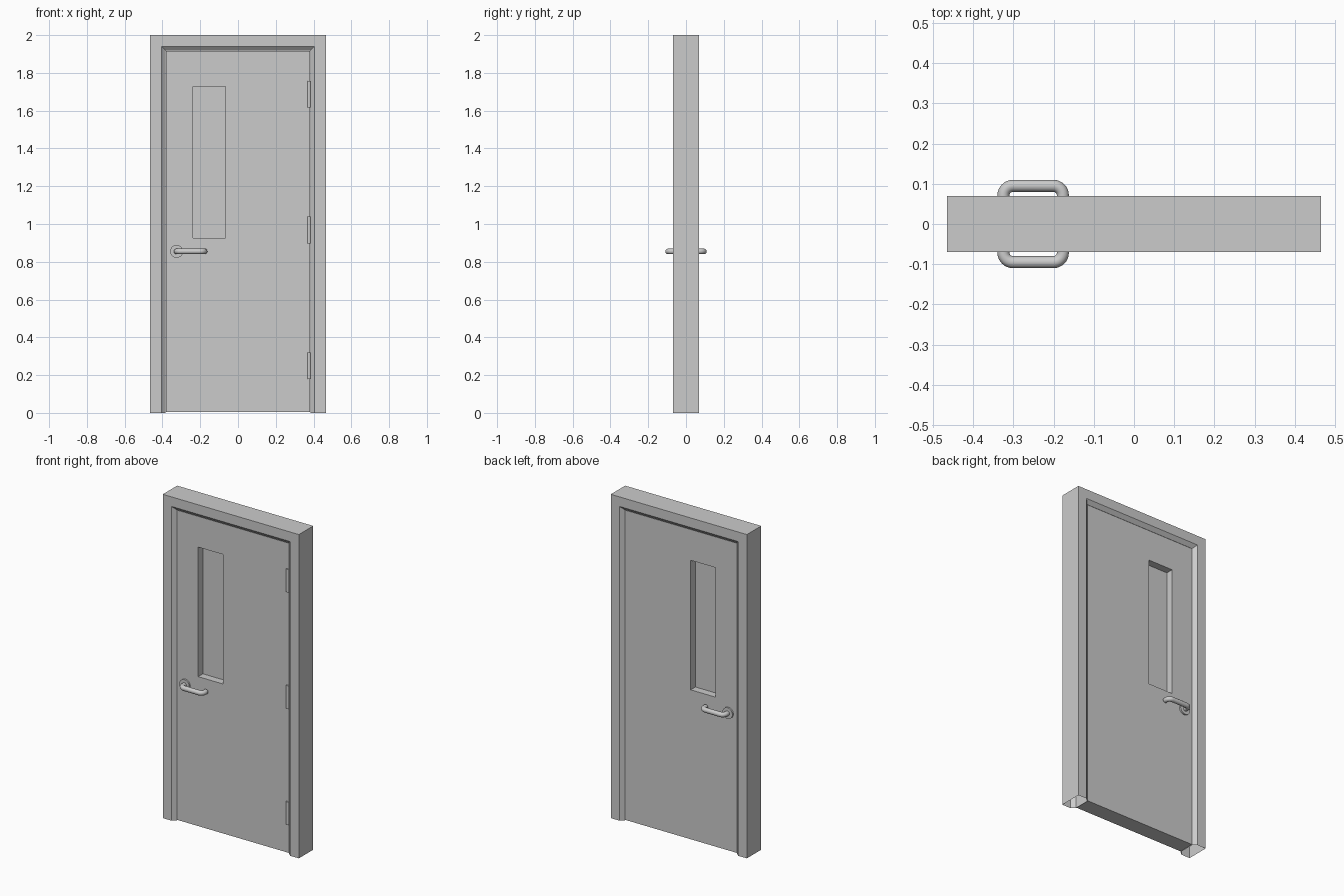
import bpy, bmesh
from math import sin, cos, pi, radians
from mathutils import Matrix

if "Cube" in bpy.data.objects:
    bpy.data.objects.remove(bpy.data.objects["Cube"])


def make_object(name, verts, faces):
    mesh = bpy.data.meshes.new(name)
    bm = bmesh.new()
    vs = [bm.verts.new(v) for v in verts]
    for f in faces:
        bm.faces.new([vs[i] for i in f])
    bmesh.ops.recalc_face_normals(bm, faces=bm.faces)
    bm.to_mesh(mesh)
    bm.free()
    obj = bpy.data.objects.new(name, mesh)
    bpy.context.collection.objects.link(obj)
    return obj


def box(name, x0, x1, y0, y1, z0, z1):
    verts = [(x, y, z) for x in (x0, x1) for y in (y0, y1) for z in (z0, z1)]
    faces = [(0, 1, 3, 2), (4, 6, 7, 5), (0, 4, 5, 1), (2, 3, 7, 6), (0, 2, 6, 4), (1, 5, 7, 3)]
    return make_object(name, verts, faces)


def smooth(obj, angle=35):
    bpy.ops.object.select_all(action='DESELECT')
    obj.select_set(True)
    bpy.context.view_layer.objects.active = obj
    bpy.ops.object.shade_smooth_by_angle(angle=radians(angle))


def cylinder(name, radius, depth, location, axis='Z', sides=24):
    rot = (radians(90), 0, 0) if axis == 'Y' else (0, 0, 0)
    bpy.ops.mesh.primitive_cylinder_add(vertices=sides, radius=radius, depth=depth,
                                        location=location, rotation=rot)
    obj = bpy.context.object
    obj.name = name
    smooth(obj)
    return obj


HALF_W, HEIGHT = 0.465, 2.0
FRAME_Y, LEAF_Y = 0.07, 0.05

# Door frame: hollow profile swept up, over and down with mitred corners, open at the feet
profile = [(HALF_W, -FRAME_Y), (0.406, -FRAME_Y), (0.383, -LEAF_Y),
           (0.383, LEAF_Y), (0.406, FRAME_Y), (HALF_W, FRAME_Y)]
n = len(profile)
verts = []
for sx, top in ((-1, False), (-1, True), (1, True), (1, False)):
    for x, y in profile:
        verts.append((sx * x, y, HEIGHT - (HALF_W - x) if top else 0))
faces = [(s * n + i, s * n + (i + 1) % n, (s + 1) * n + (i + 1) % n, (s + 1) * n + i)
         for s in range(3) for i in range(n)]
make_object("door_frame", verts, faces)

# Door leaf: slab with a tall window opening
WIN = (-0.237, -0.067, 0.927, 1.727)


def rect(x0, x1, z0, z1):
    return [(x0, z0), (x1, z0), (x1, z1), (x0, z1)]


loops = rect(-0.382, 0.382, 0.004, 1.917) + rect(*WIN)
verts = [(x, y, z) for y in (-LEAF_Y, LEAF_Y) for x, z in loops]
faces = []
for i in range(4):
    j = (i + 1) % 4
    faces += [(i, j, 4 + j, 4 + i), (8 + i, 8 + j, 12 + j, 12 + i),
              (i, j, 8 + j, 8 + i), (4 + i, 4 + j, 12 + j, 12 + i)]
make_object("door_leaf", verts, faces)

# Window pane in the middle of the leaf
box("window_pane", WIN[0], WIN[1], -0.004, 0.004, WIN[2], WIN[3])

# Hinge knuckles on the front
for i, z in enumerate((0.25, 0.968, 1.687)):
    cylinder(f"hinge_{i + 1}", 0.009, 0.142, (0.376, -LEAF_Y - 0.001, z), sides=16)

# Lever handle path: out from the door, across, and back towards it
HX0, HX1, HY, HZ, BEND = -0.325, -0.177, 0.095, 0.855, 0.024
path = [(HX0, LEAF_Y - 0.005)]
for k in range(9):
    a = pi - k * pi / 16
    path.append((HX0 + BEND + BEND * cos(a), HY - BEND + BEND * sin(a)))
for k in range(9):
    a = pi / 2 - k * pi / 16
    path.append((HX1 - BEND + BEND * cos(a), HY - BEND + BEND * sin(a)))
path.append((HX1, 0.06))

for side, s in (("front", -1), ("back", 1)):
    curve = bpy.data.curves.new(f"handle_{side}", 'CURVE')
    curve.dimensions = '3D'
    curve.bevel_depth = 0.015
    curve.bevel_resolution = 4
    curve.use_fill_caps = True
    spline = curve.splines.new('POLY')
    spline.points.add(len(path) - 1)
    for p, (x, y) in zip(spline.points, path):
        p.co = (x, s * y, HZ, 1)
    handle = bpy.data.objects.new(f"handle_{side}", curve)
    bpy.context.collection.objects.link(handle)
    bpy.ops.object.select_all(action='DESELECT')
    handle.select_set(True)
    bpy.context.view_layer.objects.active = handle
    bpy.ops.object.convert(target='MESH')
    smooth(bpy.context.object)
    # Round rose plate behind the lever
    cylinder(f"handle_rose_{side}", 0.034, 0.012, (HX0, s * (LEAF_Y + 0.004), HZ), 'Y', 32)
